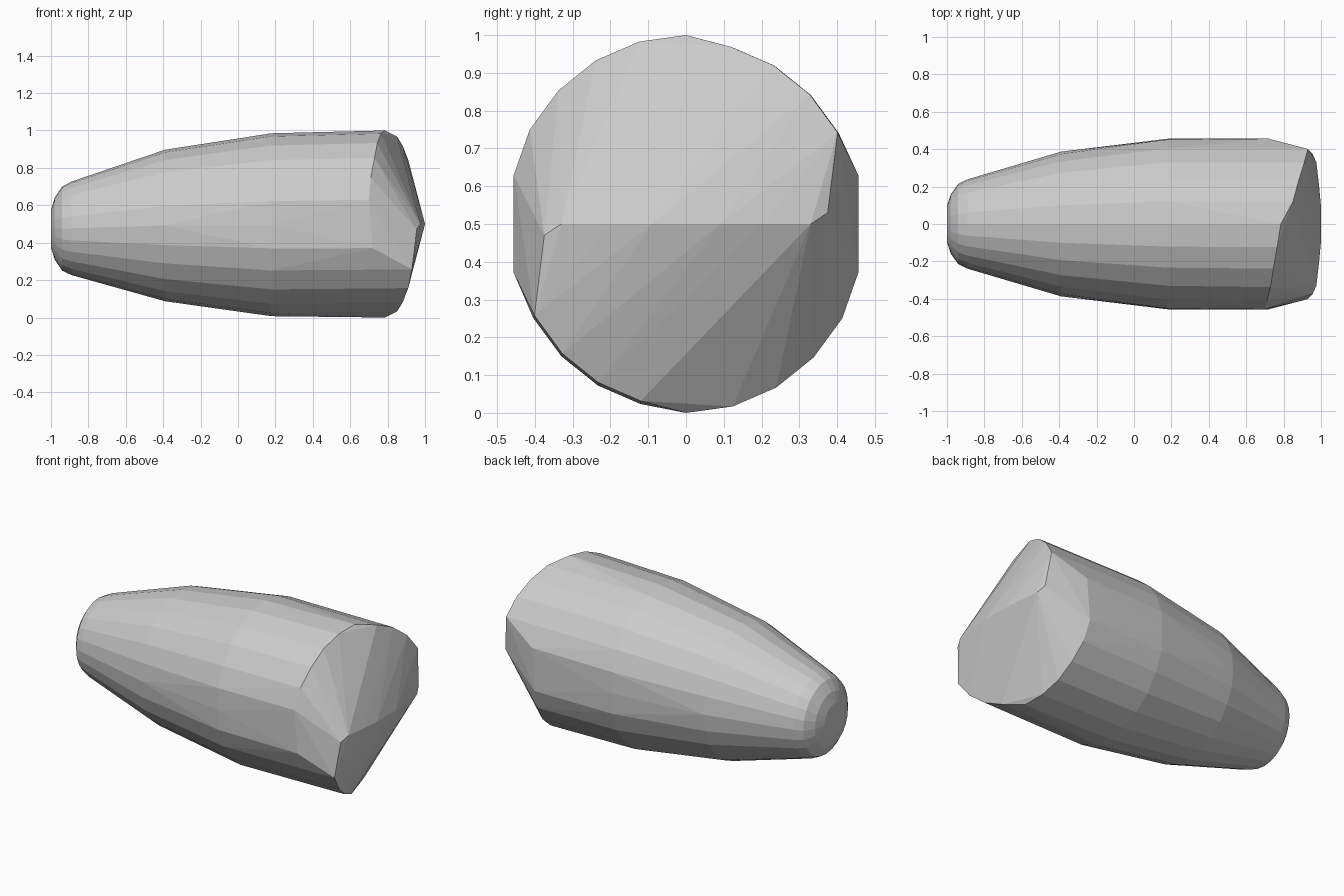
import bpy, bmesh
from math import sin, cos, radians

if "Cube" in bpy.data.objects:
    bpy.data.objects.remove(bpy.data.objects["Cube"])

bm = bmesh.new()

def rim_point(x, r, zc, deg):
    # angle measured from the top towards +y; sides are slightly flattened
    y = max(-0.456, min(0.456, 0.955 * r * sin(radians(deg))))
    bm.verts.new((x, y, zc + r * cos(radians(deg))))

# tapered body rings: x, radius, centre height
for x, r, zc in [(-1, 0.10, 0.475), (-0.98, 0.165, 0.475), (-0.94, 0.225, 0.475),
                 (-0.89, 0.25, 0.477), (-0.39, 0.405, 0.492), (0.18, 0.489, 0.496)]:
    for i in range(24):
        rim_point(x, r, zc, i * 15)

# skewed rim of the blunt end, repeated by a half turn about the long axis
rim = {-75: 0.70, -60: 0.71, -45: 0.73, -30: 0.745, -15: 0.765, 0: 0.785,
       15: 0.85, 30: 0.88, 45: 0.91, 60: 0.93, 75: 0.72}
for deg, x in rim.items():
    r = 0.485 if 10 < deg < 70 else 0.5
    for turn in (0, 180):
        rim_point(x, r, 0.5, deg + turn)

# wedge ridge across the blunt end
for s in (-1, 1):
    for x, y, dz in [(0.955, 0.375, 0.03), (0.975, 0.33, 0.0), (0.99, 0.2, 0.0), (1.0, 0.09, 0.0)]:
        bm.verts.new((x, s * y, 0.5 + s * dz))

# wrap all sections in a faceted skin
res = bmesh.ops.convex_hull(bm, input=bm.verts[:])
bmesh.ops.delete(bm, geom=[v for v in bm.verts if not v.link_faces], context='VERTS')
bmesh.ops.recalc_face_normals(bm, faces=bm.faces[:])

mesh = bpy.data.meshes.new("tapered_body")
bm.to_mesh(mesh)
bm.free()
obj = bpy.data.objects.new("tapered_body", mesh)
bpy.context.collection.objects.link(obj)
